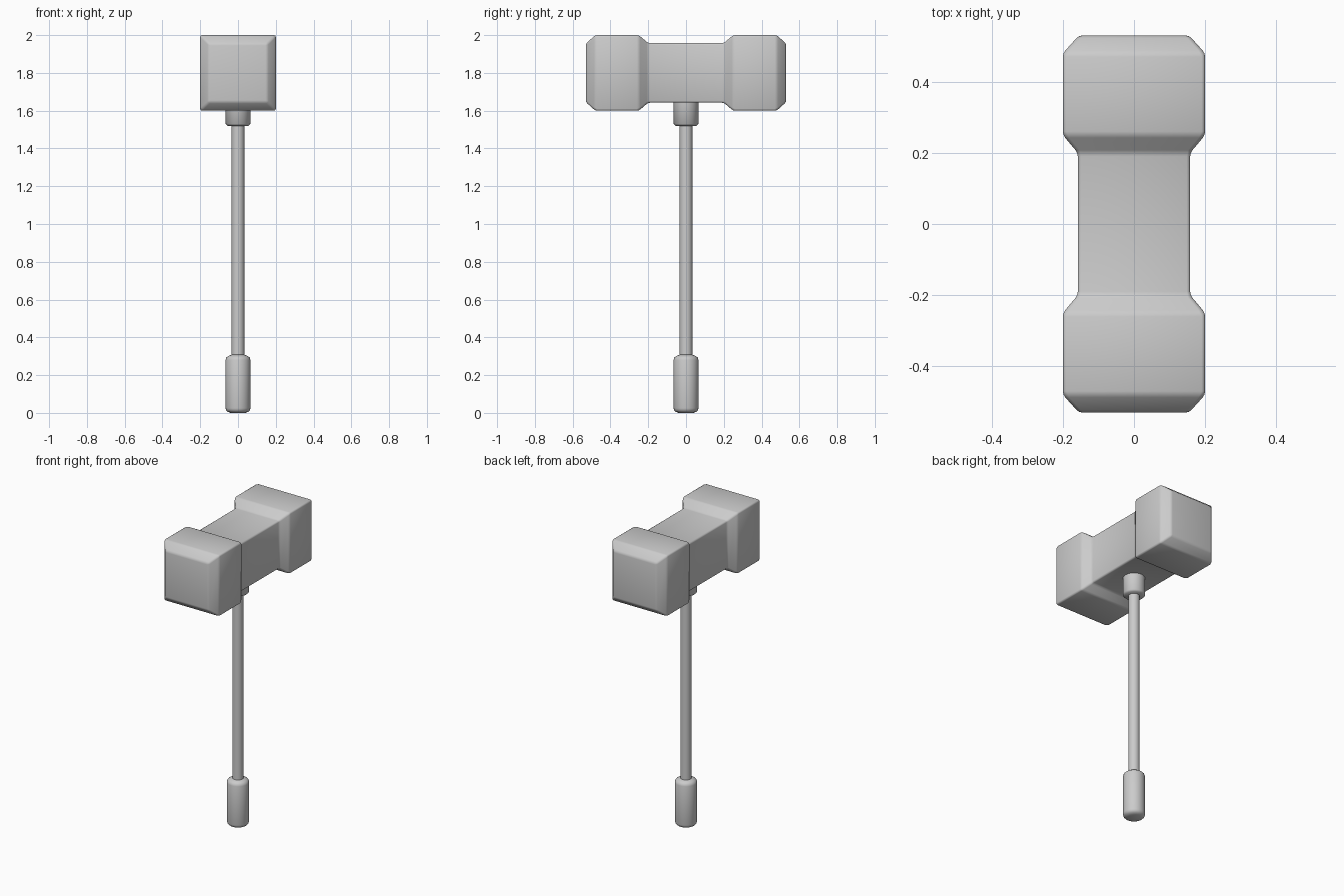
import bpy, bmesh, math

if "Cube" in bpy.data.objects:
    bpy.data.objects.remove(bpy.data.objects["Cube"])


def loft(name, rings, bevel=0.0):
    """Skin a list of equal-sized rings, cap both ends, smooth it."""
    bm = bmesh.new()
    loops = [[bm.verts.new(p) for p in ring] for ring in rings]
    n = len(loops[0])
    for a, b in zip(loops, loops[1:]):
        for i in range(n):
            j = (i + 1) % n
            bm.faces.new((a[i], a[j], b[j], b[i]))
    bm.faces.new(loops[0])
    bm.faces.new(loops[-1])
    bmesh.ops.recalc_face_normals(bm, faces=bm.faces)
    if bevel:
        bmesh.ops.bevel(bm, geom=bm.edges[:], offset=bevel, segments=2,
                        profile=0.5, affect='EDGES', clamp_overlap=True)
    mesh = bpy.data.meshes.new(name)
    bm.to_mesh(mesh)
    bm.free()
    obj = bpy.data.objects.new(name, mesh)
    bpy.context.collection.objects.link(obj)
    bpy.ops.object.select_all(action='DESELECT')
    obj.select_set(True)
    bpy.context.view_layer.objects.active = obj
    bpy.ops.object.shade_smooth_by_angle(angle=math.radians(50))
    return obj


def square(y, h, z=1.8):
    return [(sx * h, y, z + sz * h) for sx, sz in ((-1, -1), (1, -1), (1, 1), (-1, 1))]


def circle(r, z, n=24):
    return [(r * math.cos(t), r * math.sin(t), z)
            for t in (2 * math.pi * i / n for i in range(n))]


def turned(name, profile):
    return loft(name, [circle(r, z) for r, z in profile])


# Double-faced head: two chamfered blocks joined by a narrower waist
half = [(0.53, 0.155), (0.48, 0.2), (0.25, 0.2), (0.2, 0.158)]
stations = [(-y, h) for y, h in half] + half[::-1]
loft("hammer_head", [square(y, h) for y, h in stations], bevel=0.01)

# Collar under the head
turned("collar", [(0.055, 1.52), (0.066, 1.53), (0.066, 1.66)])

# Shaft
turned("shaft", [(0.034, 0.28), (0.034, 1.56)])

# Grip with rounded ends
turned("grip", [(0.04, 0.0), (0.055, 0.006), (0.063, 0.014), (0.066, 0.025),
                (0.066, 0.28), (0.062, 0.293), (0.052, 0.301), (0.034, 0.308)])
